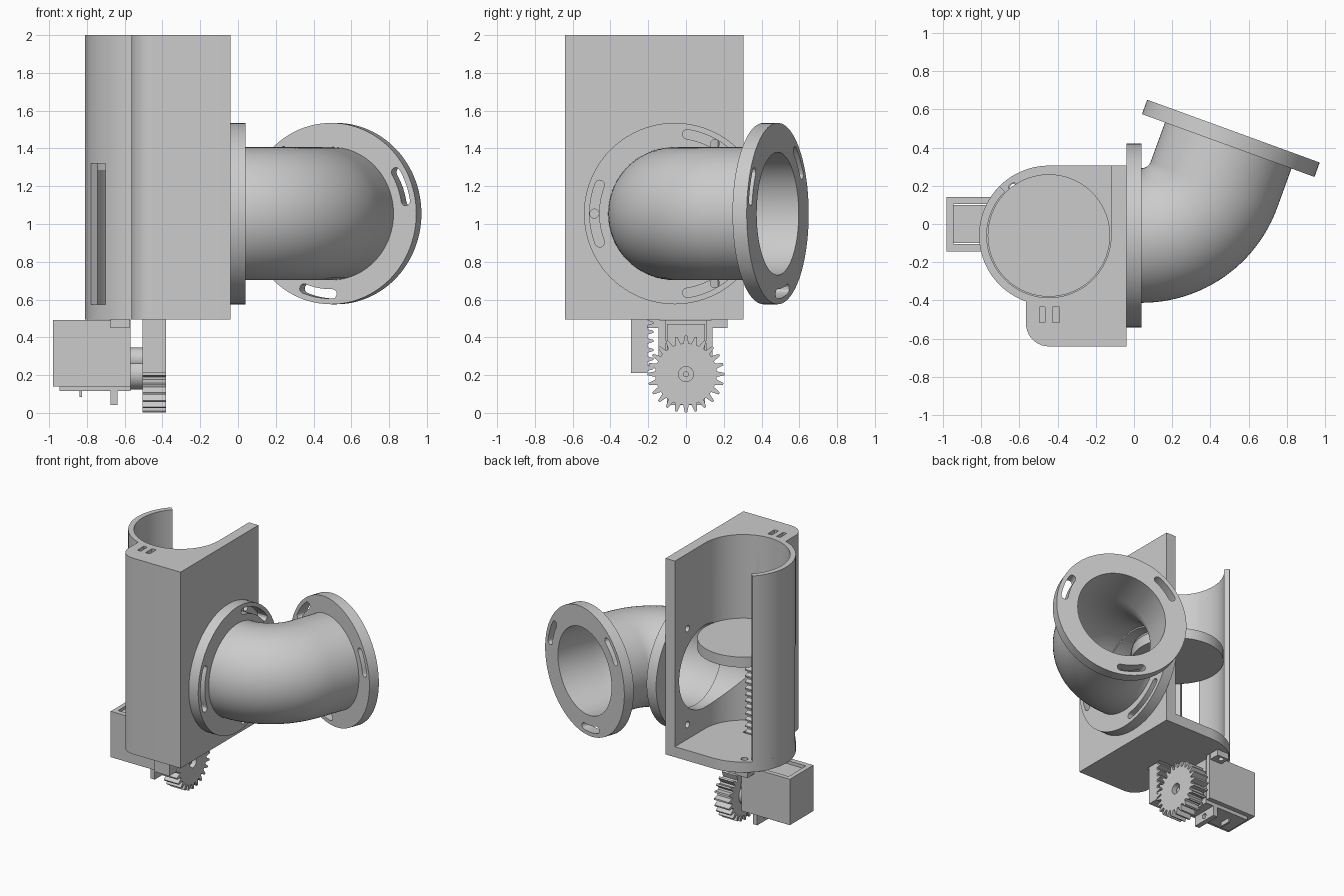
import bpy, bmesh, math
from mathutils import Matrix, Vector

if "Cube" in bpy.data.objects:
    bpy.data.objects.remove(bpy.data.objects["Cube"])

CX, CY, CZ = -0.445, -0.06, 1.055      # bore axis (x, y) and elbow axis height
BORE, SHELL = 0.325, 0.365
BEND = math.radians(70)

grey = bpy.data.materials.new("grey plastic")
grey.diffuse_color = (0.6, 0.6, 0.6, 1)
grey.use_nodes = True
grey.node_tree.nodes["Principled BSDF"].inputs["Base Color"].default_value = grey.diffuse_color


def frame(origin, phi):
    """Local z points along a horizontal direction phi, local y is up."""
    s, c = math.sin(phi), math.cos(phi)
    x, y, z = (-s, c, 0), (0, 0, 1), (c, s, 0)
    m = Matrix((x, y, z)).transposed().to_4x4()
    m.translation = Vector(origin)
    return m


def finish(name, bm):
    bmesh.ops.recalc_face_normals(bm, faces=bm.faces)
    me = bpy.data.meshes.new(name)
    bm.to_mesh(me)
    bm.free()
    me.materials.append(grey)
    ob = bpy.data.objects.new(name, me)
    bpy.context.collection.objects.link(ob)
    return ob


def prism(name, outlines, h0, h1, m=Matrix()):
    """Extrude one or more outlines from h0 to h1 along local z."""
    bm = bmesh.new()
    for pts in outlines:
        lo = [bm.verts.new(m @ Vector((x, y, h0))) for x, y in pts]
        hi = [bm.verts.new(m @ Vector((x, y, h1))) for x, y in pts]
        bm.faces.new(lo[::-1])
        bm.faces.new(hi)
        for i in range(len(pts)):
            j = (i + 1) % len(pts)
            bm.faces.new((lo[i], lo[j], hi[j], hi[i]))
    return finish(name, bm)


def arc(cx, cy, r, a0, a1, n):
    return [(cx + r * math.cos(math.radians(a0 + (a1 - a0) * i / n)),
             cy + r * math.sin(math.radians(a0 + (a1 - a0) * i / n))) for i in range(n + 1)]


def circle(cx, cy, r, n=64):
    return arc(cx, cy, r, 0, 360, n)[:-1]


def rect(x0, x1, y0, y1):
    return [(x0, y0), (x1, y0), (x1, y1), (x0, y1)]


def box(name, x0, x1, y0, y1, z0, z1):
    return prism(name, [rect(x0, x1, y0, y1)], z0, z1)


def cut(ob, *cutters):
    for c in cutters:
        c.hide_render = True
        mod = ob.modifiers.new("cut", 'BOOLEAN')
        mod.operation, mod.solver, mod.object = 'DIFFERENCE', 'EXACT', c
        bpy.context.view_layer.objects.active = ob
        bpy.ops.object.modifier_apply(modifier=mod.name)
        bpy.data.objects.remove(c)


def arc_slot(a, half, r=0.425, w=0.025):
    """Curved slot with round ends."""
    p = arc(0, 0, r + w, a - half, a + half, 10)
    e = math.radians(a + half)
    p += arc(r * math.cos(e), r * math.sin(e), w, a + half, a + half + 180, 6)[1:-1]
    p += arc(0, 0, r - w, a + half, a - half, 10)
    e = math.radians(a - half)
    p += arc(r * math.cos(e), r * math.sin(e), w, a - half + 180, a - half + 360, 6)[1:-1]
    return p


# Housing: open half-cylinder merged with a square block
side = [(-0.565, -0.52)] + arc(-0.445, -0.52, 0.12, 180, 270, 10)[1:] + [(-0.04, -0.64), (-0.04, 0.305)]
shell = arc(CX, CY, SHELL, -225, -109.2, 40)
housing = prism("housing", [side + [(-0.12, 0.305)] + arc(CX, CY, BORE, 0, -225, 72) + shell], 0.575, 2.0)
wall = frame((0, CY, CZ), 0)
bolts = [circle(0.425 * math.cos(math.radians(a)), 0.425 * math.sin(math.radians(a)), 0.024, 20)
         for a in (60, 180, 300)]
ang = math.radians(214.5)
cut(housing,
    prism("port_cutter", [circle(0, 0, 0.315, 72)], -0.45, 0.1, wall),
    prism("bolt_cutter", bolts, -0.17, 0.1, wall),
    prism("window_cutter", [rect(-0.067, 0.067, 0.5, 1.32 - CZ + CZ)], 0.28, 0.42,
          frame((CX, CY, 0), ang)),
    prism("tie_cutter", [rect(-0.495, -0.465, -0.515, -0.435), rect(-0.425, -0.39, -0.515, -0.435)], 1.93, 2.1))

# Floor plate with rack opening and screw hole
floor = prism("floor_plate", [side + arc(CX, CY, SHELL, 90, 250.8, 56)], 0.495, 0.575)
cut(floor,
    prism("rack_opening", [rect(-0.515, -0.37, -0.30, -0.16)], 0.4, 0.7),
    prism("screw_hole", [circle(-0.63, 0.19, 0.025, 20)], 0.4, 0.7))

# Elbow pipe: straight stub, bend, straight end
R, LEN = 0.402, 0.219
path = [((-0.04, CY, CZ), 0)]
for i in range(25):
    a = BEND * i / 24
    path.append(((0.04 + R * math.sin(a), CY + R * (1 - math.cos(a)), CZ), a))
axis = Vector((math.cos(BEND), math.sin(BEND), 0))
end = Vector(path[-1][0]) + axis * LEN
path.append((end + axis * 0.08, BEND))
bm = bmesh.new()
N = 72
rings = []
for r, stations in ((0.352, path), (0.325, path[::-1])):
    for o, phi in stations:
        m = frame(o, phi)
        rings.append([bm.verts.new(m @ Vector((x, y, 0))) for x, y in circle(0, 0, r, N)])
for k, ring in enumerate(rings):
    nxt = rings[(k + 1) % len(rings)]
    for i in range(N):
        j = (i + 1) % N
        bm.faces.new((ring[i], ring[j], nxt[j], nxt[i]))
elbow = finish("elbow_pipe", bm)


# Slotted flanges at both ends of the elbow
def flange(name, m, h0, h1, angles, half):
    ob = prism(name, [circle(0, 0, 0.48, 96)], h0, h1, m)
    cut(ob, prism("flange_cutter", [circle(0, 0, 0.33, N)] + [arc_slot(a, half) for a in angles],
                  h0 - 0.05, h1 + 0.05, m))
    return ob


inner_flange = flange("inner_flange", wall, -0.04, 0.04, (60, 180, 300), 21)
outer_flange = flange("outer_flange", frame(end, BEND), 0, 0.08, (40, 160, 280), 11)

# Piston disc and the toothed rack that drives it
piston = prism("piston_disc", [circle(CX, CY, 0.32, 72)], 1.28, 1.36)
pitch = 0.048
rack_pts = [(-0.29, 1.28), (-0.29, 0.21), (-0.205, 0.21)]
z = 0.222
while z < 1.22:
    rack_pts += [(-0.205, z), (-0.172, z + 0.010), (-0.172, z + 0.020), (-0.205, z + 0.030)]
    z += pitch
rack_pts.append((-0.205, 1.28))
rack = prism("rack", [rack_pts], -0.505, -0.38, frame((0, 0, 0), 0))

# Drive gear with a screw in its centre
shaft = frame((0, 0, 0.205), 0)
gear_pts = []
for i in range(24):
    for d, r in ((-5.2, 0.163), (-3.6, 0.18), (-1.7, 0.204), (1.7, 0.204), (3.6, 0.18), (5.2, 0.163)):
        a = math.radians(15 * i + d)
        gear_pts.append((r * math.cos(a), r * math.sin(a)))
gear = prism("gear", [gear_pts], -0.505, -0.38, shaft)
cut(gear, prism("gear_bore", [circle(0, 0, 0.04, 32)], -0.42, -0.3, shaft))
screw = prism("gear_screw", [circle(0, 0, 0.015, 20)], -0.43, -0.40, shaft)

# Motor, its output boss and mounting ear
motor = box("motor", -0.945, -0.57, -0.1, 0.1, 0.117, 0.47)
boss = prism("motor_boss", [circle(0, 0, 0.08, 40)], -0.575, -0.505, shaft)
small_boss = prism("motor_side_boss", [circle(0, 0.08, 0.06, 32)], -0.575, -0.505, shaft)
ear = box("motor_ear", -0.675, -0.637, -0.1, 0.1, 0.042, 0.13)
cut(ear, prism("ear_hole", [circle(0, 0.08, 0.02, 20)], -0.75, -0.55, frame((0, 0, 0), 0)))
cable = box("cable_stub", -0.84, -0.825, -0.04, 0.04, 0.085, 0.12)

# Motor holder: sleeve around the motor with screw tabs under the floor
holder = box("motor_holder", -0.98, -0.57, -0.145, 0.14, 0.14, 0.492)
cut(holder, box("holder_cutter", -0.945, -0.5, -0.105, 0.105, 0.0, 0.6))
for name, y0, y1 in (("front_tab", -0.22, -0.14), ("rear_tab", 0.135, 0.22)):
    tab = box(name, -0.675, -0.575, y0, y1, 0.45, 0.495)
    cut(tab, prism("tab_hole", [circle(-0.63, math.copysign(0.19, y0), 0.02, 20)], 0.4, 0.6))

# Smooth the round surfaces, keep edges crisp
bpy.ops.object.select_all(action='DESELECT')
for ob in bpy.context.scene.objects:
    ob.select_set(True)
    bpy.context.view_layer.objects.active = ob
bpy.ops.object.shade_smooth_by_angle(angle=math.radians(25))
